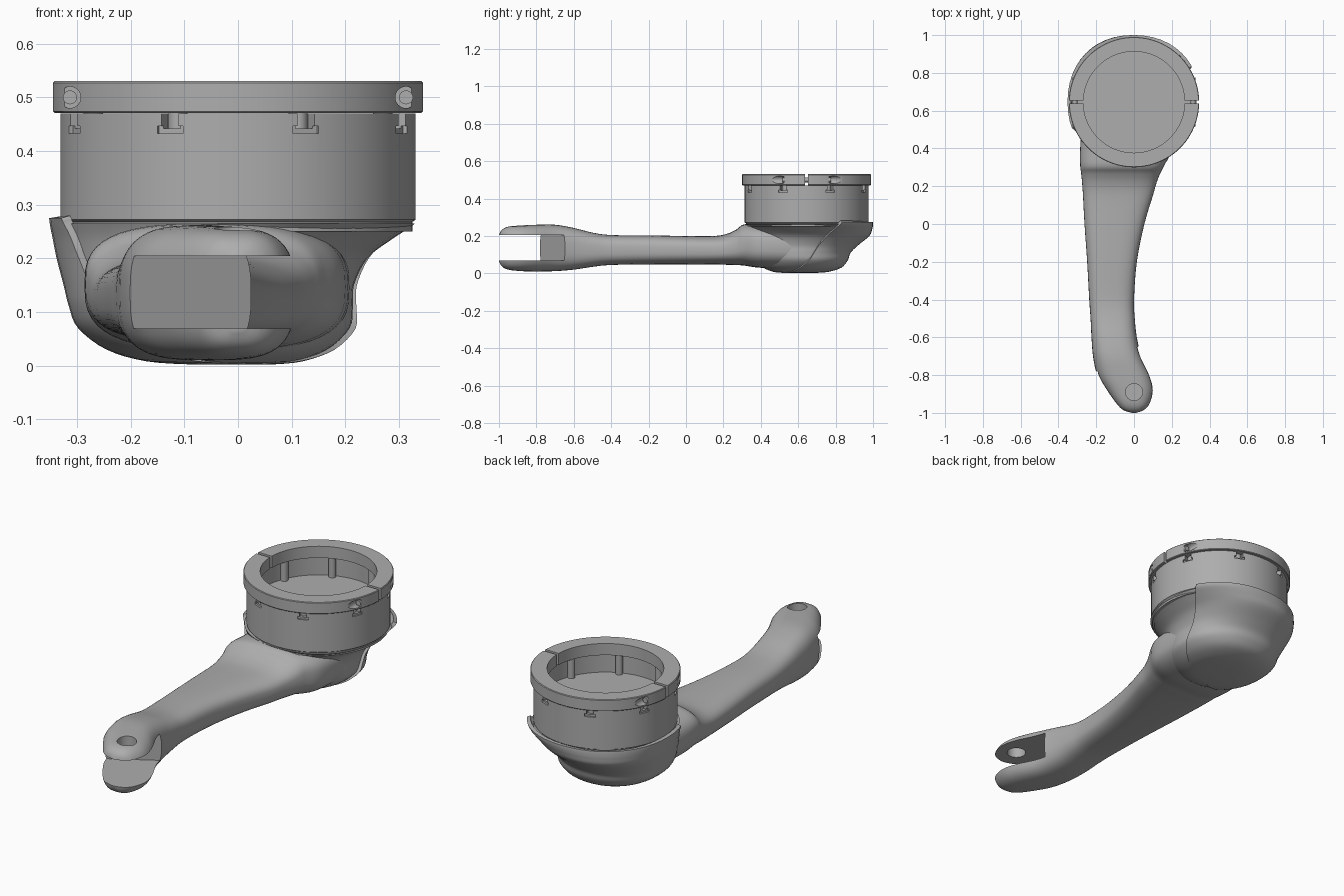
import bpy, bmesh, math
from mathutils import Vector

if "Cube" in bpy.data.objects:
    bpy.data.objects.remove(bpy.data.objects["Cube"])

CY = 0.645  # y of the cup axis
grey = bpy.data.materials.new("mid grey")
grey.use_nodes = True
grey.diffuse_color = (0.42, 0.42, 0.42, 1)
grey.node_tree.nodes["Principled BSDF"].inputs["Base Color"].default_value = (0.42, 0.42, 0.42, 1)


def finish(bm, name, angle=35):
    bmesh.ops.recalc_face_normals(bm, faces=bm.faces)
    mesh = bpy.data.meshes.new(name)
    bm.to_mesh(mesh)
    bm.free()
    obj = bpy.data.objects.new(name, mesh)
    bpy.context.collection.objects.link(obj)
    mesh.materials.append(grey)
    smooth(obj, angle)
    return obj


def smooth(obj, angle=35):
    bpy.ops.object.select_all(action="DESELECT")
    bpy.context.view_layer.objects.active = obj
    obj.select_set(True)
    bpy.ops.object.shade_smooth_by_angle(angle=math.radians(angle))


def apply(obj, kind, **settings):
    mod = obj.modifiers.new(kind.lower(), kind)
    for key, value in settings.items():
        setattr(mod, key, value)
    bpy.context.view_layer.objects.active = obj
    bpy.ops.object.modifier_apply(modifier=mod.name)


def cut(obj, *cutters):
    for cutter in cutters:
        apply(obj, "BOOLEAN", operation="DIFFERENCE", object=cutter, solver="EXACT")
        bpy.data.objects.remove(cutter)
    smooth(obj)


def refine(rows, steps):
    """Catmull-Rom interpolation of a table of stations."""
    out = []
    for i in range(len(rows) - 1):
        a, b, c, d = (rows[max(0, min(len(rows) - 1, i + k))] for k in (-1, 0, 1, 2))
        for s in range(steps):
            t = s / steps
            out.append([q + t * (r - p + t * (2 * p - 5 * q + 4 * r - u + t * (3 * (q - r) + u - p))) / 2
                        for p, q, r, u in zip(a, b, c, d)])
    return out + [list(rows[-1])]


def loft(rows, axis, power, shrink=0.0, sides=48):
    """Skin superellipse sections given as (position, low, high, low, high)."""
    bm = bmesh.new()
    rings = []
    for pos, a0, a1, b0, b1 in rows:
        ring = []
        for k in range(sides):
            t = math.tau * k / sides
            c, s = math.cos(t), math.sin(t)
            u = (a0 + a1) / 2 + ((a1 - a0) / 2 - shrink) * math.copysign(abs(c) ** (2 / power), c)
            v = (b0 + b1) / 2 + ((b1 - b0) / 2 - shrink) * math.copysign(abs(s) ** (2 / power), s)
            ring.append(bm.verts.new((u, pos, v) if axis == "y" else (u, v, pos)))
        rings.append(ring)
    for p, q in zip(rings, rings[1:]):
        for k in range(sides):
            bm.faces.new((p[k], p[k - 1], q[k - 1], q[k]))
    bm.faces.new(rings[0])
    bm.faces.new(rings[-1])
    return bm


def lathe(name, profile, sides=96):
    """Closed (radius, height) profile turned about the cup axis."""
    bm = bmesh.new()
    verts = [bm.verts.new((r, CY, z)) for r, z in profile]
    edges = [bm.edges.new((verts[i - 1], verts[i])) for i in range(len(verts))]
    bmesh.ops.spin(bm, geom=verts + edges, cent=(0, CY, 0), axis=(0, 0, 1),
                   angle=math.tau, steps=sides, use_merge=True)
    bmesh.ops.remove_doubles(bm, verts=bm.verts, dist=1e-5)
    return finish(bm, name)


def box(name, loc, size, turn=0):
    bpy.ops.mesh.primitive_cube_add(size=1, location=loc, rotation=(0, 0, turn))
    obj = bpy.context.object
    obj.name, obj.scale = name, size
    obj.data.materials.append(grey)
    return obj


def rod(name, loc, radius, length, along_y=False):
    bpy.ops.mesh.primitive_cylinder_add(vertices=32, radius=radius, depth=length, location=loc,
                                        rotation=(math.pi / 2 if along_y else 0, 0, 0))
    obj = bpy.context.object
    obj.name = name
    obj.data.materials.append(grey)
    smooth(obj)
    return obj


# Curved arm: y, left x, right x, bottom z, top z
ARM = [(-1, -.02, .02, .065, .205), (-.985, -.065, .06, .038, .232), (-.95, -.1, .09, .02, .25),
       (-.88, -.15, .107, .012, .257), (-.8, -.195, .088, .01, .26), (-.7, -.217, .04, .012, .26),
       (-.6, -.225, .015, .02, .243), (-.5, -.23, .004, .035, .218), (-.4, -.237, 0, .045, .205),
       (-.2, -.248, .015, .048, .203), (0, -.262, .055, .048, .2), (.15, -.27, .1, .047, .2),
       (.22, -.275, .12, .046, .212), (.27, -.28, .14, .044, .235), (.31, -.285, .16, .042, .262),
       (.4, -.285, .2, .03, .264), (.6, -.27, .21, .025, .264)]
arm = finish(loft(refine(ARM, 4), "y", 2.9), "arm")
slot_turn = math.atan2(.13, .22)
end = Vector((-.09, -.715, .137)) + Vector((math.sin(slot_turn), -math.cos(slot_turn), 0)) * .3
cut(arm, box("slot_cutter", end, (1, .6, .135), slot_turn),
    rod("pivot_cutter", (0, -.89, .3), .045, .3))

# Rounded base under the cup: z, left x, right x, front y, back y
BASE = [(.002, -.08, .06, .54, .68), (.008, -.17, .12, .46, .76), (.03, -.245, .18, .4, .83),
        (.07, -.298, .222, .37, .865), (.11, -.315, .228, .35, .88), (.15, -.325, .23, .34, .92),
        (.2, -.338, .255, .33, .98), (.235, -.345, .3, .32, .995), (.26, -.35, .338, .305, 1),
        (.275, -.352, .352, .293, 1)]
rows = refine(BASE, 4)
base = finish(loft([r for r in rows if r[0] < .267], "z", 2.15, .014), "base_body")

# Rear cover: slightly larger shell kept behind a slanted split plane
bm = loft(rows, "z", 2.15)
bmesh.ops.delete(bm, geom=[f for f in bm.faces if len(f.verts) > 4 and f.calc_center_median().z > .2],
                 context="FACES_ONLY")
bmesh.ops.bisect_plane(bm, geom=bm.verts[:] + bm.edges[:] + bm.faces[:], plane_co=(0, .5, 0),
                       plane_no=(-.089, .173, -.112), clear_inner=True)
cover = finish(bm, "rear_cover")
apply(cover, "SOLIDIFY", thickness=.018, offset=-1)
smooth(cover)

# Cup with a sunken floor and a thin seam at its foot
cup = lathe("cup", [(0, .25), (.325, .25), (.325, .268), (.331, .272), (.331, .47), (.3, .47),
                    (.3, .37), (0, .37)])
notches = []
for k in range(8):
    t = math.tau * (k + .5) / 8
    c, s = math.cos(t), math.sin(t)
    notches.append(box("notch_cutter", (.32 * c, CY + .32 * s, .462), (.04, .034, .04), t))
    notches.append(box("ledge_cutter", (.34 * c, CY + .34 * s, .44), (.036, .052, .014), t))
    rod("clip_post", (.292 * c, CY + .292 * s, .43), .018, .12)
cut(cup, *notches)

# Split clamp ring with tangential screw holes
ring = lathe("clamp_ring", [(.268, .471), (.342, .471), (.345, .474), (.345, .527), (.342, .53), (.268, .53)])
cutters = [box("split_cutter", (0, CY, .5), (1, .016, .2))]
for side in (-1, 1):
    for end_side in (-1, 1):
        cutters.append(rod("screw_cutter", (side * .313, CY + end_side * .24, .5), .02, .24, True))
    rod("clamp_screw", (side * .313, CY, .5), .013, .26, True)
cut(ring, *cutters)
